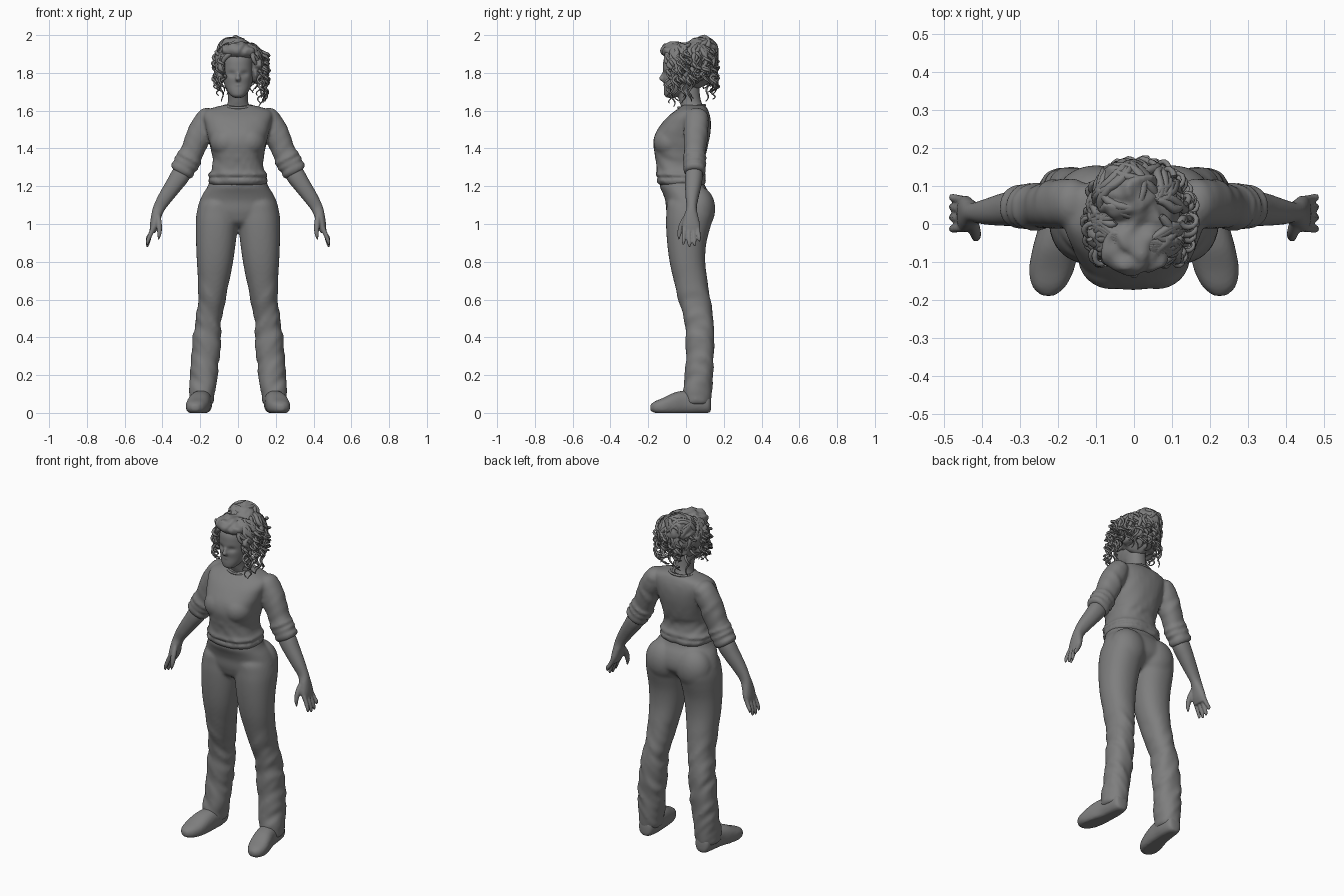
import bpy, bmesh, math, random
from mathutils import Vector, Matrix, noise

if "Cube" in bpy.data.objects:
    bpy.data.objects.remove(bpy.data.objects["Cube"])

random.seed(4)
X, Y, Z = Vector((1, 0, 0)), Vector((0, 1, 0)), Vector((0, 0, 1))
grey = bpy.data.materials.new("dark_grey")
grey.diffuse_color = (.21, .21, .21, 1)
grey.use_nodes = True
grey.node_tree.nodes["Principled BSDF"].inputs["Base Color"].default_value = grey.diffuse_color


def spline(secs, k=7):
    """Catmull-Rom interpolation of section tuples."""
    out = []
    for i in range(len(secs) - 1):
        q = [secs[max(0, min(len(secs) - 1, i + j))] for j in (-1, 0, 1, 2)]
        for s in range(k):
            t = s / k
            out.append([0.5 * (2 * b + (c - a) * t + (2 * a - 5 * b + 4 * c - d) * t * t
                               + (3 * b - a - 3 * c + d) * t ** 3) for a, b, c, d in zip(*q)])
    return out + [list(secs[-1])]


def loft(bm, secs, ref=Y, axis=None, n=36, p=2.2, fold=None):
    """Skin through (x, y, z, half_width, half_depth) sections, capped at both ends."""
    pts = spline(secs)
    rings = []
    for i, (x, y, z, a, b) in enumerate(pts):
        lo, hi = pts[max(0, i - 1)], pts[min(len(pts) - 1, i + 1)]
        t = axis or (Vector(hi[:3]) - Vector(lo[:3])).normalized()
        u = ref.cross(t).normalized()
        v = t.cross(u)
        ring = []
        for j in range(n):
            c, s = math.cos(math.tau * j / n), math.sin(math.tau * j / n)
            d = u * math.copysign(abs(c) ** (2 / p), c) * a + v * math.copysign(abs(s) ** (2 / p), s) * b
            co = Vector((x, y, z)) + d
            if fold:
                w = noise.noise(Vector((co.x * 9, co.y * 9 + 3, co.z * 20 + co.x * 22)))
                co += d.normalized() * w * fold(z)
            ring.append(bm.verts.new(co))
        rings.append(ring)
    for r, q in zip(rings, rings[1:]):
        for j in range(n):
            bm.faces.new((r[j], r[(j + 1) % n], q[(j + 1) % n], q[j]))
    bm.faces.new(rings[0][::-1])
    bm.faces.new(rings[-1])


def box(rows):
    """(z, x0, x1, y0, y1) extents to loft sections."""
    return [((a + b) / 2, (c + d) / 2, z, (b - a) / 2, (d - c) / 2) for z, a, b, c, d in rows]


def ball(bm, c, r, sub=4):
    m = Matrix.Translation(c) @ Matrix.Diagonal((*r, 1))
    bmesh.ops.create_icosphere(bm, subdivisions=sub, radius=1, matrix=m)


def mirror_x(bm):
    geo = bmesh.ops.duplicate(bm, geom=bm.verts[:] + bm.edges[:] + bm.faces[:])["geom"]
    for v in [g for g in geo if isinstance(g, bmesh.types.BMVert)]:
        v.co.x *= -1
    bmesh.ops.reverse_faces(bm, faces=[g for g in geo if isinstance(g, bmesh.types.BMFace)])


def finish(name, bm, voxel, smooth=3):
    bmesh.ops.recalc_face_normals(bm, faces=bm.faces[:])
    me = bpy.data.meshes.new(name)
    bm.to_mesh(me)
    bm.free()
    me.materials.append(grey)
    ob = bpy.data.objects.new(name, me)
    bpy.context.collection.objects.link(ob)
    r = ob.modifiers.new("fuse", 'REMESH')
    r.mode, r.voxel_size, r.use_smooth_shade = 'VOXEL', voxel, True
    s = ob.modifiers.new("soften", 'SMOOTH')
    s.factor, s.iterations = 0.5, smooth


def strands(name, paths, cyclic=False):
    """Round tubes through (point, radius) paths."""
    cu = bpy.data.curves.new(name, 'CURVE')
    cu.dimensions, cu.bevel_depth, cu.bevel_resolution, cu.use_fill_caps = '3D', 1, 1, True
    cu.materials.append(grey)
    for path in paths:
        sp = cu.splines.new('POLY')
        sp.points.add(len(path) - 1)
        sp.use_cyclic_u, sp.use_smooth = cyclic, True
        for q, (co, r) in zip(sp.points, path):
            q.co, q.radius = (*co, 1), r
    bpy.context.collection.objects.link(bpy.data.objects.new(name, cu))


# Trousers: one leg mirrored, then pelvis and seat
bm = bmesh.new()
loft(bm, box([(.045, -.24, -.135, .0, .125), (.06, -.252, -.128, -.014, .132), (.12, -.256, -.122, -.018, .138),
              (.2, -.256, -.108, -.002, .143), (.3, -.248, -.1, 0, .148), (.4, -.24, -.09, -.002, .15),
              (.5, -.225, -.083, -.012, .144), (.6, -.212, -.066, -.04, .13), (.7, -.212, -.045, -.065, .114),
              (.8, -.218, -.026, -.087, .102), (.9, -.222, -.012, -.1, .108), (1, -.224, -.001, -.106, .134),
              (1.06, -.219, .0, -.104, .148), (1.11, -.203, -.005, -.1, .14), (1.13, -.18, -.02, -.08, .12)]), axis=Z,
     fold=lambda z: .011 * min(1, max(0, (.74 - z) * 4)))
ball(bm, (-.1, .065, 1.08), (.108, .09, .12))
mirror_x(bm)
loft(bm, box([(z, -w, w, f, b) for z, w, f, b in [
    (.985, .05, -.05, .06), (1.01, .12, -.085, .09), (1.05, .2, -.1, .13), (1.08, .214, -.106, .143),
    (1.12, .204, -.109, .141), (1.16, .186, -.122, .127), (1.195, .163, -.138, .104),
    (1.215, .155, -.138, .097), (1.24, .145, -.13, .085)]]), axis=Z)
finish("trousers", bm, .0092, 7)

# Shoes
bm = bmesh.new()
loft(bm, [(-.19, .133, .04, .015, .02), (-.19, .12, .05, .042, .05), (-.19, .06, .055, .054, .06),
          (-.195, 0, .055, .055, .064), (-.206, -.06, .048, .06, .06), (-.217, -.12, .035, .059, .045),
          (-.224, -.165, .03, .043, .031), (-.226, -.189, .028, .016, .015)], ref=Z, axis=-Y, p=2.4)
for v in bm.verts:
    v.co.z = max(v.co.z, 0)
mirror_x(bm)
finish("shoes", bm, .008, 1)

# Sweater: rolled sleeves mirrored, then the torso with a loose hem
bm = bmesh.new()
loft(bm, [(-.13, .055, 1.585, .03, .04), (-.16, .055, 1.56, .058, .062), (-.2, .053, 1.49, .065, .064),
          (-.232, .048, 1.41, .064, .06), (-.252, .045, 1.365, .062, .057), (-.259, .045, 1.35, .069, .062),
          (-.268, .045, 1.333, .06, .056), (-.275, .045, 1.32, .069, .062), (-.284, .045, 1.305, .06, .057),
          (-.292, .045, 1.29, .067, .06), (-.302, .045, 1.272, .059, .053), (-.305, .045, 1.267, .05, .046)],
     fold=lambda z: .007 if z < 1.5 else .002)
ball(bm, (-.165, .055, 1.56), (.056, .065, .055))
ball(bm, (-.06, -.085, 1.435), (.088, .087, .085))
mirror_x(bm)
loft(bm, box([(z, -w, w, f, b) for z, w, f, b in [
    (1.205, .14, -.135, .09), (1.213, .152, -.148, .1), (1.232, .159, -.157, .107), (1.245, .151, -.15, .1),
    (1.262, .16, -.16, .105), (1.285, .143, -.153, .094), (1.33, .135, -.156, .093), (1.38, .141, -.167, .108),
    (1.43, .152, -.174, .12), (1.48, .164, -.163, .129), (1.53, .175, -.13, .132), (1.57, .184, -.095, .128),
    (1.6, .174, -.057, .118), (1.619, .12, -.03, .107), (1.63, .07, -.02, .09)]]), axis=Z, p=2.4,
     fold=lambda z: .009 if z < 1.36 else .002)
finish("sweater", bm, .0083, 4)
ring = [math.tau * i / 40 for i in range(40)]
strands("collar", [[(Vector((.076 * math.cos(a), .03 + .07 * math.sin(a), 1.622 + .007 * math.sin(a))), .007)
                    for a in ring]], cyclic=True)

# Forearms, palms, fingers and thumbs
bm = bmesh.new()
loft(bm, [(-.265, .045, 1.33, .035, .035), (-.3, .043, 1.265, .05, .046), (-.34, .038, 1.205, .045, .043),
          (-.385, .032, 1.14, .038, .034), (-.418, .03, 1.085, .031, .027), (-.433, .027, 1.04, .027, .038),
          (-.444, .027, .99, .023, .048), (-.453, .027, .955, .015, .045)])
for y, y2, z in [(.063, .07, .905), (.038, .045, .88), (.014, .017, .876), (-.01, -.013, .888)]:
    loft(bm, [(-.444, y, .99, .012, .011), (-.464, (y + y2) / 2, .945, .012, .0105),
              (-.478, y2, z + .02, .01, .0095), (-.479, y2, z, .004, .004)], n=12)
loft(bm, [(-.424, .01, 1.05, .013, .015), (-.418, -.02, 1.0, .015, .015), (-.416, -.034, .955, .012, .012),
          (-.421, -.038, .918, .004, .004)], n=12)
mirror_x(bm)
finish("arms_and_hands", bm, .0055, 1)

# Head and neck with simple facial features
bm = bmesh.new()
loft(bm, [(0, -.08, 1.668, .018, .018), (0, -.072, 1.68, .038, .042), (0, -.05, 1.705, .058, .068),
          (0, -.03, 1.74, .073, .087), (0, -.02, 1.78, .08, .102), (0, -.015, 1.83, .082, .107),
          (0, -.01, 1.88, .078, .105), (0, 0, 1.93, .055, .075), (0, 0, 1.945, .02, .03)], axis=Z, n=48)
for v in bm.verts:
    if v.co.y < -.06:
        for ex in (-.034, .034):
            v.co.y += .012 * math.exp(-((v.co.x - ex) / .02) ** 2 - ((v.co.z - 1.795) / .015) ** 2)
loft(bm, [(0, -.108, 1.81, .008, .012), (0, -.122, 1.785, .009, .013), (0, -.128, 1.768, .014, .015),
          (0, -.118, 1.754, .008, .008)], axis=Z, n=16)
ball(bm, (0, -.107, 1.735), (.022, .013, .006), 3)
ball(bm, (0, -.104, 1.725), (.018, .013, .006), 3)
ball(bm, (0, -.086, 1.69), (.024, .022, .02), 3)
loft(bm, [(0, .04, 1.58, .085, .065), (0, .035, 1.615, .066, .06), (0, .022, 1.65, .053, .058),
          (0, .012, 1.7, .053, .06), (0, .01, 1.76, .05, .06)], axis=Z)
finish("head_and_neck", bm, .005, 3)

# Hair mass with a bun, roughened by noise
bm = bmesh.new()
ball(bm, (.008, .04, 1.845), (.122, .118, .118), 5)
ball(bm, (.005, -.05, 1.915), (.098, .082, .05), 5)
ball(bm, (-.02, .085, 1.915), (.09, .085, .075), 5)
for sx in (-.092, .098):
    ball(bm, (sx, -.025, 1.825), (.03, .075, .085), 5)
for v in bm.verts:
    q = v.co * 22
    v.co += (v.co - Vector((0, .03, 1.85))).normalized() * .024 * noise.noise(q + noise.noise_vector(q * .6))
finish("hair_mass", bm, .007, 1)

# Locks swept from the crown over the hair mass; front ones part above the face
locks = []
for i in range(50):
    front = i < 24
    side = 1 if i % 2 else -1
    th0 = side * math.radians(random.uniform(0, 50)) if front else math.radians(random.uniform(75, 285))
    sweep = side * random.uniform(.75, 1.1) if front else random.uniform(-.5, .5)
    end = random.uniform(1.5, 2.0) if front else random.uniform(1.6, 2.3)
    ph, fy, path = random.uniform(0, 6), .162 if front else .147, []
    for k in range(18):
        s = k / 17
        th, phi = th0 + sweep * s ** .7 + .11 * math.sin(9 * s + ph), .5 + (end - .5) * s ** 1.2
        co = Vector((.01 + .126 * math.sin(phi) * math.sin(th), .022 - fy * math.sin(phi) * math.cos(th),
                     1.85 + .118 * math.cos(phi)))
        path.append((co, .003 + .01 * math.sin(math.pi * min(1, s + .1)) ** .6 if s < .9 else .004))
    locks.append(path)
for i in range(8):
    tilt = Matrix.Rotation(random.uniform(0, 6), 3, 'Z') @ Matrix.Rotation(random.uniform(.5, 1.4), 3, 'X')
    ph, path = random.uniform(0, 6), []
    for k in range(18):
        a, h = k * .2, .35 * math.sin(k * .45 + ph)
        d = tilt @ Vector((math.cos(a), math.sin(a), h)).normalized()
        path.append((Vector((-.02 + .086 * d.x, .085 + .08 * d.y, 1.912 + .073 * d.z)), .004 + .008 * math.sin(k * .18)))
    locks.append(path)
strands("hair_locks", locks)

# Loose ringlets hanging round the temples, sides and back
curls = []
for i in range(68):
    th = math.radians(random.uniform(58, 302))
    top, drop = random.uniform(1.77, 1.92), random.uniform(.07, .14)
    if i < 22:
        th = math.radians(random.uniform(42, 80)) * (1 if i % 2 else -1)
    if i < 6:
        th, top, drop = math.radians((58, 66, 76, -56, -66, 90)[i]), 1.8, (.18, .15, .13, .11, .12, .12)[i]
    ph, turns, r = random.uniform(0, 6), random.uniform(1, 2.4), random.uniform(.008, .018)
    path = []
    for k in range(20):
        s = k / 19
        out = 1 + .12 * math.sin(math.pi * s)
        a = ph + turns * math.tau * s
        co = Vector((.014 + .124 * out * math.sin(th) + r * math.cos(a),
                     .018 - (.155 if i < 22 else .13) * out * math.cos(th) + r * math.sin(a), top - drop * s))
        path.append((co, .0065 * (1 - s) + .0025))
    curls.append(path)
strands("hair_ringlets", curls)
